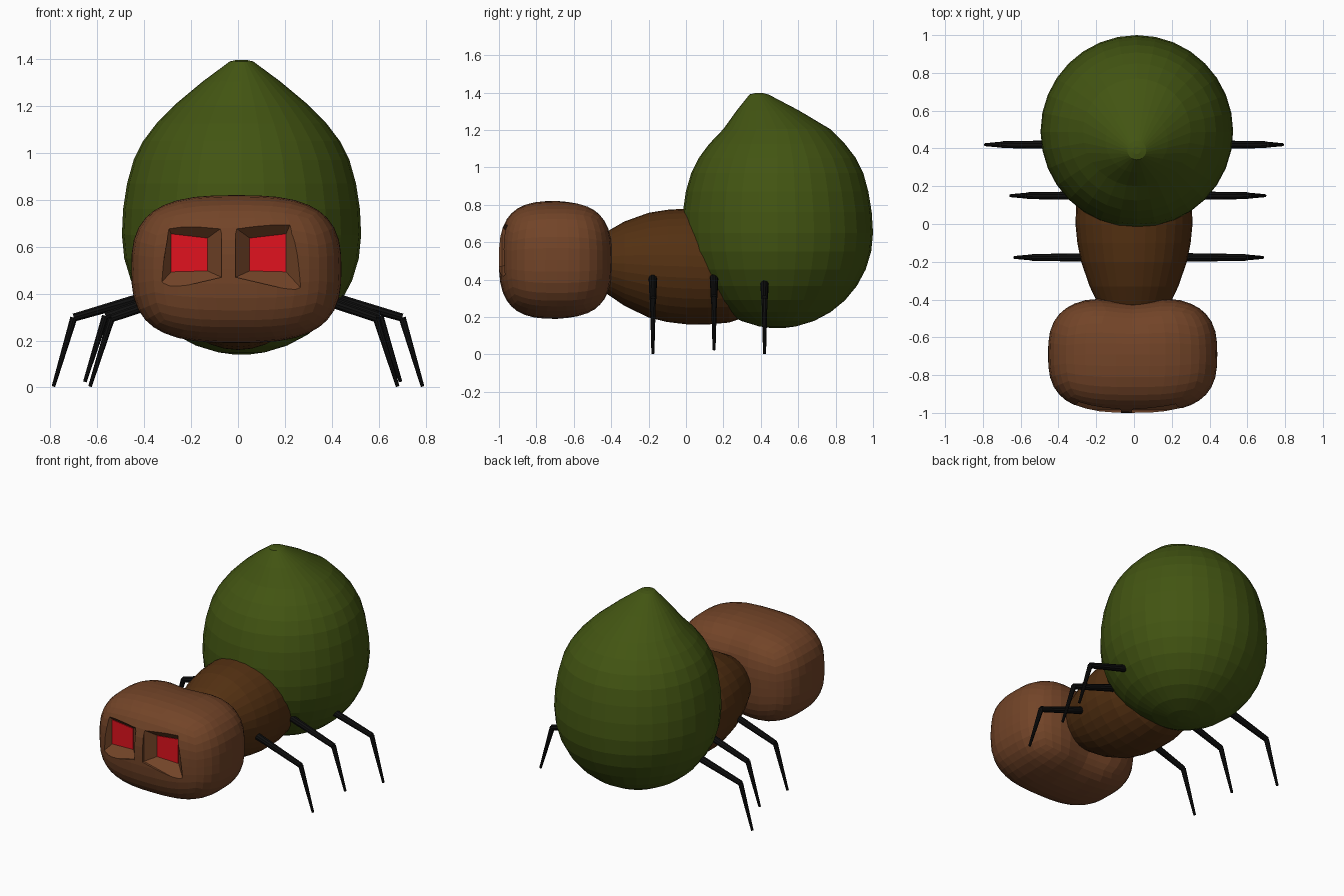
import bpy, bmesh
from math import sin, cos, pi, exp
from mathutils import Vector

if "Cube" in bpy.data.objects:
    bpy.data.objects.remove(bpy.data.objects["Cube"])


def material(name, rgb):
    m = bpy.data.materials.new(name)
    m.diffuse_color = (*rgb, 1)
    m.use_nodes = True
    m.node_tree.nodes["Principled BSDF"].inputs["Base Color"].default_value = m.diffuse_color
    return m


GREEN = material("green", (0.055, 0.09, 0.006))
BROWN = material("brown", (0.17, 0.058, 0.021))
DARK = material("dark_brown", (0.088, 0.03, 0.006))
BLACK = material("black", (0.005, 0.005, 0.005))
RED = material("red", (0.75, 0.006, 0.013))


def finish(bm, name, mat):
    bmesh.ops.recalc_face_normals(bm, faces=bm.faces)
    me = bpy.data.meshes.new(name)
    bm.to_mesh(me)
    bm.free()
    ob = bpy.data.objects.new(name, me)
    if mat:
        me.materials.append(mat)
    bpy.context.collection.objects.link(ob)
    return ob


def loft(bm, rings):
    """Skin closed rings of points and cap both ends."""
    loops = [[bm.verts.new(p) for p in r] for r in rings]
    n = len(loops[0])
    for a, b in zip(loops, loops[1:]):
        for i in range(n):
            j = (i + 1) % n
            bm.faces.new((a[i], a[j], b[j], b[i]))
    bm.faces.new(loops[0])
    bm.faces.new(loops[-1])


def circle(n):
    return [(cos(2 * pi * i / n), sin(2 * pi * i / n)) for i in range(n)]


# Abdomen: round below, drawn up to an off-centre point (radius, z, centre y)
profile = [(0.51 * sin(t * pi / 16), 0.65 - 0.51 * cos(t * pi / 16), 0.49)
           for t in (0.4, 1, 2, 3, 4, 5, 6, 7, 8)]
profile += [(0.505, 0.76, 0.488), (0.488, 0.87, 0.487), (0.46, 0.97, 0.488),
            (0.42, 1.05, 0.488), (0.363, 1.125, 0.487), (0.285, 1.205, 0.485),
            (0.165, 1.305, 0.437), (0.05, 1.39, 0.39), (0.02, 1.397, 0.39)]
bm = bmesh.new()
loft(bm, [[(0.015 + r * c, y + r * s, z) for c, s in circle(32)]
          for r, z, y in profile])
finish(bm, "abdomen", GREEN)

# Thorax: tapered barrel (y, half width, centre z, half height)
sections = [(-0.46, 0.13, 0.49, 0.11), (-0.425, 0.19, 0.49, 0.165),
            (-0.33, 0.235, 0.485, 0.225), (-0.2, 0.28, 0.477, 0.28),
            (-0.1, 0.30, 0.473, 0.3), (0.0, 0.31, 0.47, 0.309),
            (0.12, 0.305, 0.465, 0.305), (0.23, 0.28, 0.46, 0.29),
            (0.32, 0.24, 0.46, 0.26), (0.42, 0.15, 0.46, 0.16)]
bm = bmesh.new()
loft(bm, [[(w * c, y, zc + h * s) for c, s in circle(32)]
          for y, w, zc, h in sections])
finish(bm, "thorax", DARK)

# Head: wide rounded block with a shallow dip at the middle of its back
bm = bmesh.new()
bmesh.ops.create_cube(bm, size=2)
bmesh.ops.subdivide_edges(bm, edges=bm.edges, cuts=9, use_grid_fill=True)
for v in bm.verts:
    n = 2.9
    p = v.co / sum(abs(k) ** n for k in v.co) ** (1 / n)
    x, y, z = p.x * 0.448, p.y * 0.31, p.z * 0.315
    dip = exp(-(x / 0.15) ** 2)
    if y > 0:
        y -= 0.035 * dip * p.y
        z *= 1 - 0.07 * dip * p.y
    v.co = Vector((x - 0.007, y - 0.69, z + 0.505))
head = finish(bm, "head", BROWN)

# Eye sockets sunk into the face; distances measured from the face centre line
FACE_X = -0.04
rim = [(0.28, 0.735), (0.03, 0.68), (0.03, 0.47), (0.33, 0.40)]
eye = [(0.245, 0.655), (0.09, 0.637), (0.09, 0.497), (0.245, 0.493)]


def face_ring(side, outline, y):
    return [(FACE_X + side * d, y, z) for d, z in outline]


bm = bmesh.new()
for side in (-1, 1):
    loft(bm, [face_ring(side, eye, -0.925), face_ring(side, rim, -0.985),
              face_ring(side, rim, -1.1)])
cutter = finish(bm, "socket_cutter", BROWN)
cutter.hide_render = True
mod = head.modifiers.new("sockets", "BOOLEAN")
mod.operation = "DIFFERENCE"
mod.solver = "EXACT"
mod.object = cutter
bpy.context.view_layer.objects.active = head
bpy.ops.object.modifier_apply(modifier=mod.name)
bpy.data.objects.remove(cutter)

# Eyes: thin plates on the socket floors
for side, label in ((-1, "left"), (1, "right")):
    bm = bmesh.new()
    loft(bm, [face_ring(side, eye, -0.922), face_ring(side, eye, -0.93)])
    finish(bm, label + "_eye", RED)


# Legs: thick upper segment, thin tapering shin
def segment(bm, a, b, ra, rb):
    a, b = Vector(a), Vector(b)
    q = (b - a).to_track_quat("Z", "Y")
    loft(bm, [[p + q @ Vector((r * c, r * s, 0)) for c, s in circle(10)]
              for p, r in ((a, ra), (b, rb))])


# name, y, mirror centre x, hip, knee, foot (x from mirror centre, z)
legs = [("front", -0.177, 0.025, (0.23, 0.41), (0.565, 0.295), (0.656, 0.004)),
        ("middle", 0.15, 0.02, (0.27, 0.41), (0.585, 0.305), (0.673, 0.024)),
        ("rear", 0.42, 0.0, (0.40, 0.385), (0.70, 0.298), (0.787, 0.004))]
for name, y, cx, hip, knee, foot in legs:
    for side, label in ((-1, "left"), (1, "right")):
        pts = [(cx + side * x, y, z) for x, z in (hip, knee, foot)]
        bm = bmesh.new()
        segment(bm, pts[0], pts[1], 0.023, 0.018)
        segment(bm, pts[1], pts[2], 0.016, 0.008)
        finish(bm, name + "_" + label + "_leg", BLACK)
